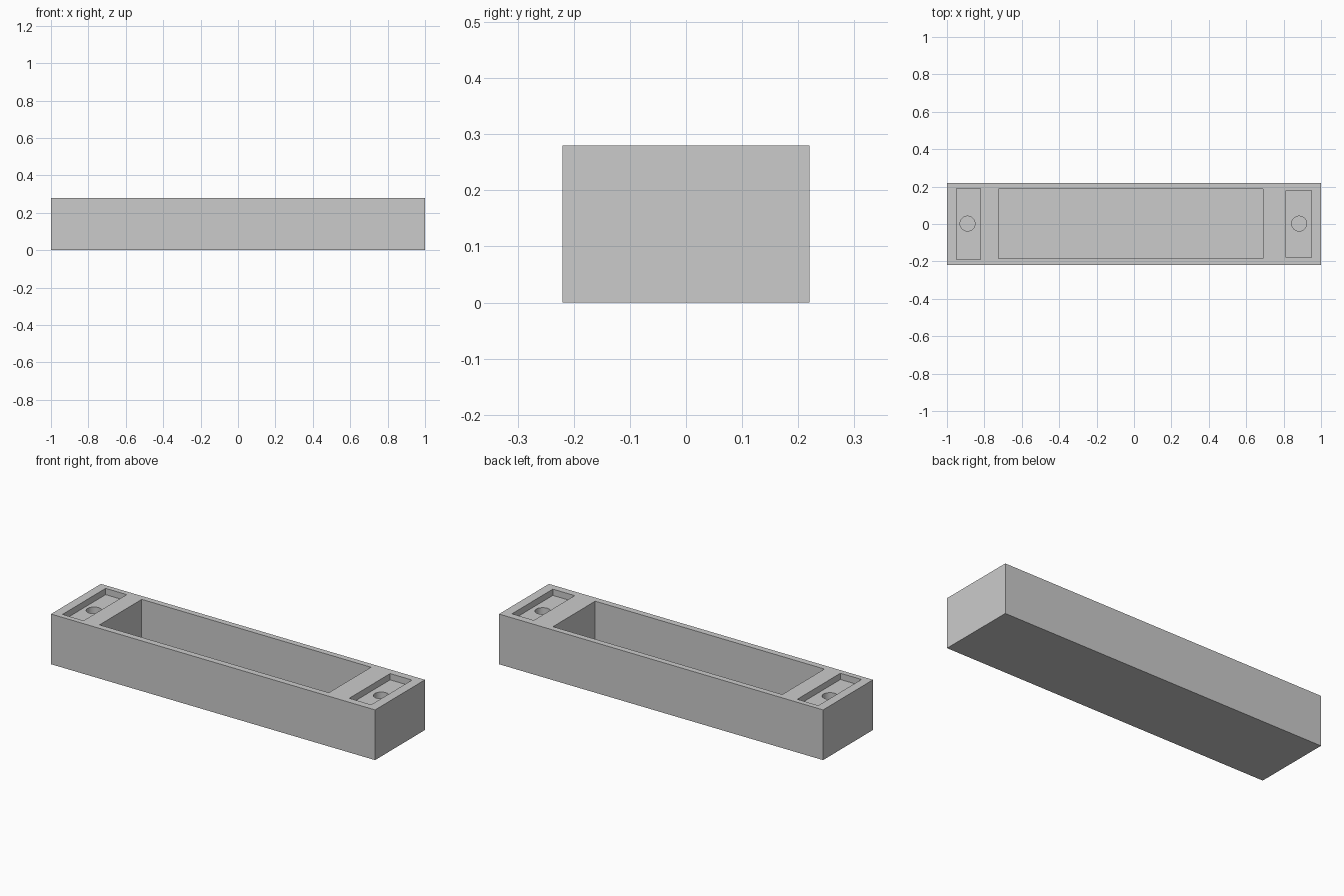
import bpy

if "Cube" in bpy.data.objects:
    bpy.data.objects.remove(bpy.data.objects["Cube"])


def box(name, x0, x1, y0, y1, z0, z1):
    bpy.ops.mesh.primitive_cube_add(
        size=1, location=((x0 + x1) / 2, (y0 + y1) / 2, (z0 + z1) / 2))
    ob = bpy.context.object
    ob.name = name
    ob.scale = (x1 - x0, y1 - y0, z1 - z0)
    bpy.ops.object.transform_apply(location=True, rotation=False, scale=True)
    return ob


def cut(target, cutter):
    mod = target.modifiers.new(cutter.name, 'BOOLEAN')
    mod.operation = 'DIFFERENCE'
    mod.solver = 'EXACT'
    mod.object = cutter
    bpy.context.view_layer.objects.active = target
    bpy.ops.object.modifier_apply(modifier=mod.name)
    bpy.data.objects.remove(cutter)


H = 0.28      # body height
FLOOR = 0.04  # thickness left under the cavity
TOP = 0.4     # cutters reach above the body

# Solid block
body = box("tray_body", -1, 1, -0.22, 0.22, 0, H)

# Long central cavity
cut(body, box("cavity_cutter", -0.725, 0.69, -0.185, 0.187, FLOOR, TOP))

# Shallow end pockets, each with a round hole in its floor
for side, x0, x1, half_y, hole_x in (("left", -0.95, -0.82, 0.19, -0.89),
                                     ("right", 0.813, 0.948, 0.18, 0.883)):
    cut(body, box(side + "_pocket_cutter", x0, x1, -half_y, half_y, H - 0.035, TOP))
    bpy.ops.mesh.primitive_cylinder_add(
        vertices=32, radius=0.04, depth=TOP - 0.1,
        location=(hole_x, 0.002, (TOP + 0.1) / 2))
    hole = bpy.context.object
    hole.name = side + "_hole_cutter"
    cut(body, hole)

# Smooth hole walls, sharp edges elsewhere
bpy.ops.object.select_all(action='DESELECT')
body.select_set(True)
bpy.context.view_layer.objects.active = body
bpy.ops.object.shade_smooth_by_angle()
